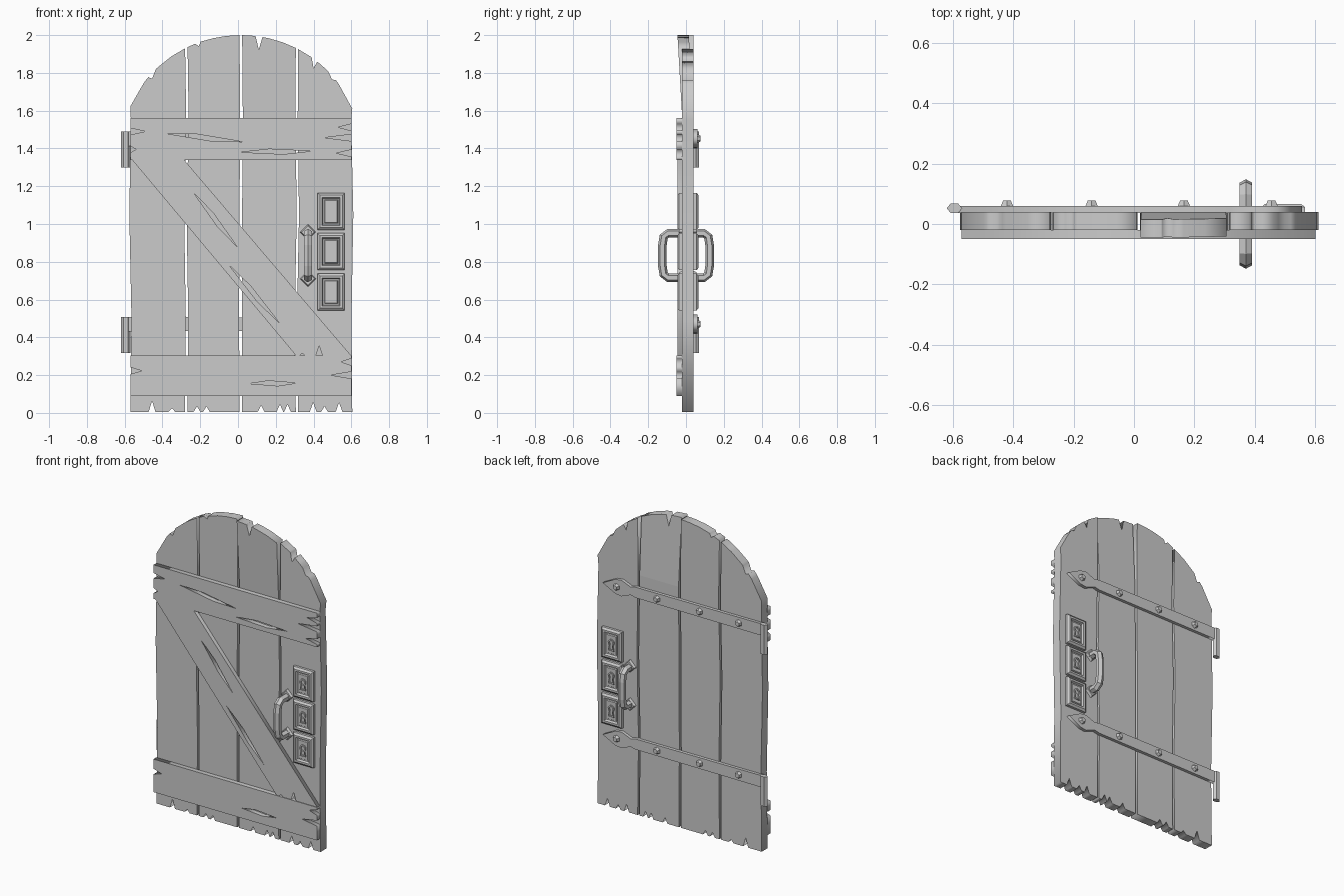
import bpy, bmesh
from math import sin, cos, pi, sqrt
from mathutils import Vector, Matrix

if "Cube" in bpy.data.objects:
    bpy.data.objects.remove(bpy.data.objects["Cube"])

FRONT, BACK = -0.02, 0.04          # faces of the planks


def link(name, bm):
    bmesh.ops.recalc_face_normals(bm, faces=bm.faces)
    me = bpy.data.meshes.new(name)
    bm.to_mesh(me)
    bm.free()
    bpy.context.collection.objects.link(bpy.data.objects.new(name, me))


def slab_bm(outlines, y0, y1):
    """Extrude x/z outlines (first is the rim, others are holes) from y0 to y1."""
    cu = bpy.data.curves.new("profile", 'CURVE')
    cu.dimensions, cu.fill_mode, cu.extrude = '2D', 'BOTH', (y1 - y0) / 2
    for pts in outlines:
        sp = cu.splines.new('POLY')
        sp.points.add(len(pts) - 1)
        for p, (x, z) in zip(sp.points, pts):
            p.co = (x, z, 0, 1)
        sp.use_cyclic_u = True
    tmp = bpy.data.objects.new("profile", cu)
    bpy.context.collection.objects.link(tmp)
    me = bpy.data.meshes.new_from_object(tmp.evaluated_get(bpy.context.evaluated_depsgraph_get()))
    bm = bmesh.new()
    bm.from_mesh(me)
    bpy.data.objects.remove(tmp)
    bpy.data.curves.remove(cu)
    bpy.data.meshes.remove(me)
    bmesh.ops.remove_doubles(bm, verts=bm.verts, dist=1e-5)
    bm.transform(Matrix.Translation((0, (y0 + y1) / 2, 0)) @ Matrix.Rotation(pi / 2, 4, 'X'))
    return bm


def slab(name, outlines, y0, y1):
    link(name, slab_bm(outlines, y0, y1))


def notched(a, b, cuts, half=.018):
    """Edge from a to b with V cuts (distance, depth) on its left side."""
    a, b = Vector(a), Vector(b)
    t = (b - a).normalized()
    n = Vector((-t.y, t.x))
    pts = [a]
    for d, depth in cuts:
        pts += [a + t * (d - half), a + t * d + n * depth, a + t * (d + half)]
    return pts + [b]


def crack(x0, z0, x1, z1, w=.014):
    """Slanted sliver-shaped hole."""
    a, b = Vector((x0, z0)), Vector((x1, z1))
    n = Vector((z0 - z1, x1 - x0)).normalized() * w
    return [a, a.lerp(b, .6) - n, b, a.lerp(b, .4) + n]


def arch(x):
    return 1.4 + .6 * sqrt(1 - ((x - .015) / .63) ** 2)


# Planks: left, right, chips in the arch, chips in the foot (offset from left, depth)
planks = [
    (-.57, -.28, [(.115, .03)], [(.115, .06), (.22, .02)]),
    (-.267, .008, [(.06, .02)], [(.05, .03), (.1, .03)]),
    (.022, .306, [(.088, .07)], [(.1, .035), (.2, .04), (.24, .04)]),
    (.318, .605, [(.082, .05), (.18, .02)], [(.08, .05), (.14, .03), (.217, .05)]),
]
for i, (l, r, chips, foot) in enumerate(planks):
    pts = notched((l, .005), (r, .005), foot)
    pts += [Vector((r + .006 * sin(5 * z + i), z)) for z in (.5, 1.05, 1.55)]
    top = [(l + (r - l) * k / 4, 0) for k in range(5)] + [(l + d + o, c) for d, c in chips
                                                       for o, c in ((-.02, 0), (0, c), (.02, 0))]
    pts += [Vector((x, arch(x) - c)) for x, c in sorted(top, reverse=True)]
    pts += [Vector((l + .006 * sin(5 * z + i - 1), z)) for z in (1.55, 1.05, .5)]
    bm = slab_bm([pts], FRONT, BACK)
    if i == 2:                      # third plank warps forward at its top
        bmesh.ops.bisect_plane(bm, geom=bm.verts[:] + bm.edges[:] + bm.faces[:],
                               plane_co=(0, 0, 1.56), plane_no=(0, 0, 1))
        for v in bm.verts:
            v.co.y -= max(0, v.co.z - 1.56) * .057
    link(f"plank_{i + 1}", bm)


# Cross battens with split ends and cracks
def batten(name, z0, z1, right, left, cracks):
    pts = notched((.6, z0), (.6, z1), right) + notched((-.57, z1), (-.57, z0), left)
    slab(name, [pts] + cracks, -.05, FRONT)


batten("top_batten", 1.34, 1.56, [(.035, .08), (.117, .14), (.172, .07)], [(.07, .08), (.165, .03)],
       [crack(-.385, 1.48, .025, 1.435), crack(.015, 1.38, .39, 1.386)])
batten("bottom_batten", .09, .303, [(.11, .11), (.18, .055)], [(.08, .06)],
       [crack(.06, .155, .31, .158)])

# Diagonal brace
slab("diagonal_brace", [notched((.31, .3), (.6, .302), [(.03, .015), (.12, .055)])
                        + [(-.29, 1.345), (-.565, 1.345)],
                        crack(-.235, 1.165, -.005, .88), crack(-.05, .785, .22, .475)], -.046, FRONT)


def loft(name, rings):
    """Skin a list of matching rings and cap both ends."""
    bm = bmesh.new()
    rings = [[bm.verts.new(p) for p in ring] for ring in rings]
    for a, b in zip(rings, rings[1:]):
        for k in range(len(a)):
            bm.faces.new((a[k], a[k - 1], b[k - 1], b[k]))
    bm.faces.new(rings[0])
    bm.faces.new(rings[-1])
    link(name, bm)


def stud(name, x, y, z, s, sides, r1, r2, h):
    bm = bmesh.new()
    bmesh.ops.create_cone(bm, cap_ends=True, segments=sides, radius1=r1, radius2=r2, depth=h)
    flat = Matrix.Rotation(-s * pi / 2, 4, 'X')
    bm.transform(Matrix.Translation((x, y + s * h / 2, z)) @ flat)
    link(name, bm)


# Locks: stepped frame, recessed panel and raised keyhole plate
def lock(name, x, z, y, s):
    steps = [(0, -.005), (0, .016), (.012, .026), (.024, .026), (.03, .012), (.036, .012), (.04, .018)]
    loft(name, [[(x + a * (.072 - i), y + s * d, z + b * (.098 - i))
                 for a, b in ((-1, -1), (1, -1), (1, 1), (-1, 1))] for i, d in steps])

    def keyhole(r, low):
        arc = [(x + r * cos(t), z + .014 + r * sin(t)) for t in (k * .5 - .9 for k in range(11))]
        return arc + [(x - r * .95, z - low), (x + r * .95, z - low)]
    y0, y1 = sorted((y + s * .017, y + s * .025))
    slab(name + "_keyhole", [keyhole(.022, .038), keyhole(.013, .03)], y0, y1)


# Handles: hexagonal bar swept along a bracket path, on diamond pads
def handle(name, x, y, s):
    half = [(.01, .118), (.095, .118), (.118, .1), (.125, .055)]
    path = [Vector((s * d, .833 + h)) for d, h in half]
    path += [Vector((s * d, .833 - h)) for d, h in reversed(half)]
    rings = []
    for i, p in enumerate(path):
        t = (path[min(i + 1, 7)] - path[max(i - 1, 0)]).normalized()
        rings.append([(x + .024 * sin(a), p.x - t.y * .023 * cos(a), p.y + t.x * .023 * cos(a))
                      for a in (k * pi / 3 for k in range(6))])
    loft(name, rings)
    for end, z in (("top", .957), ("bottom", .71)):
        stud(f"{name}_{end}_pad", x, y, z, s, 4, .042, .034, .016)


for side, y, s in (("front", FRONT, -1), ("back", BACK, 1)):
    for i in range(3):
        lock(f"{side}_lock_{i + 1}", .493, .64 + .2135 * i, y, s)
    handle(f"{side}_handle", .37, y, s)

# Hinges: spear-tipped strap, bolts and barrel
half = [(-.6, .038), (.32, .034), (.355, .026), (.42, .052), (.465, .046), (.555, 0)]
for label, z in (("upper", 1.452), ("lower", .47)):
    pts = [(x, z + h) for x, h in half] + [(x, z - h) for x, h in half[-2::-1]]
    slab(f"{label}_hinge_strap", [pts], BACK - .003, .06)
    for i, x in enumerate((-.42, -.14, .165, .455)):
        stud(f"{label}_hinge_bolt_{i + 1}", x, .06, z, 1, 6, .023, .015, .017)
    loft(f"{label}_hinge_barrel", [[(-.594 + .025 * cos(a), .052 + .018 * sin(a), h)
                                    for a in (k * pi / 3 for k in range(6))]
                                   for h in (z - .153, z + .038)])
